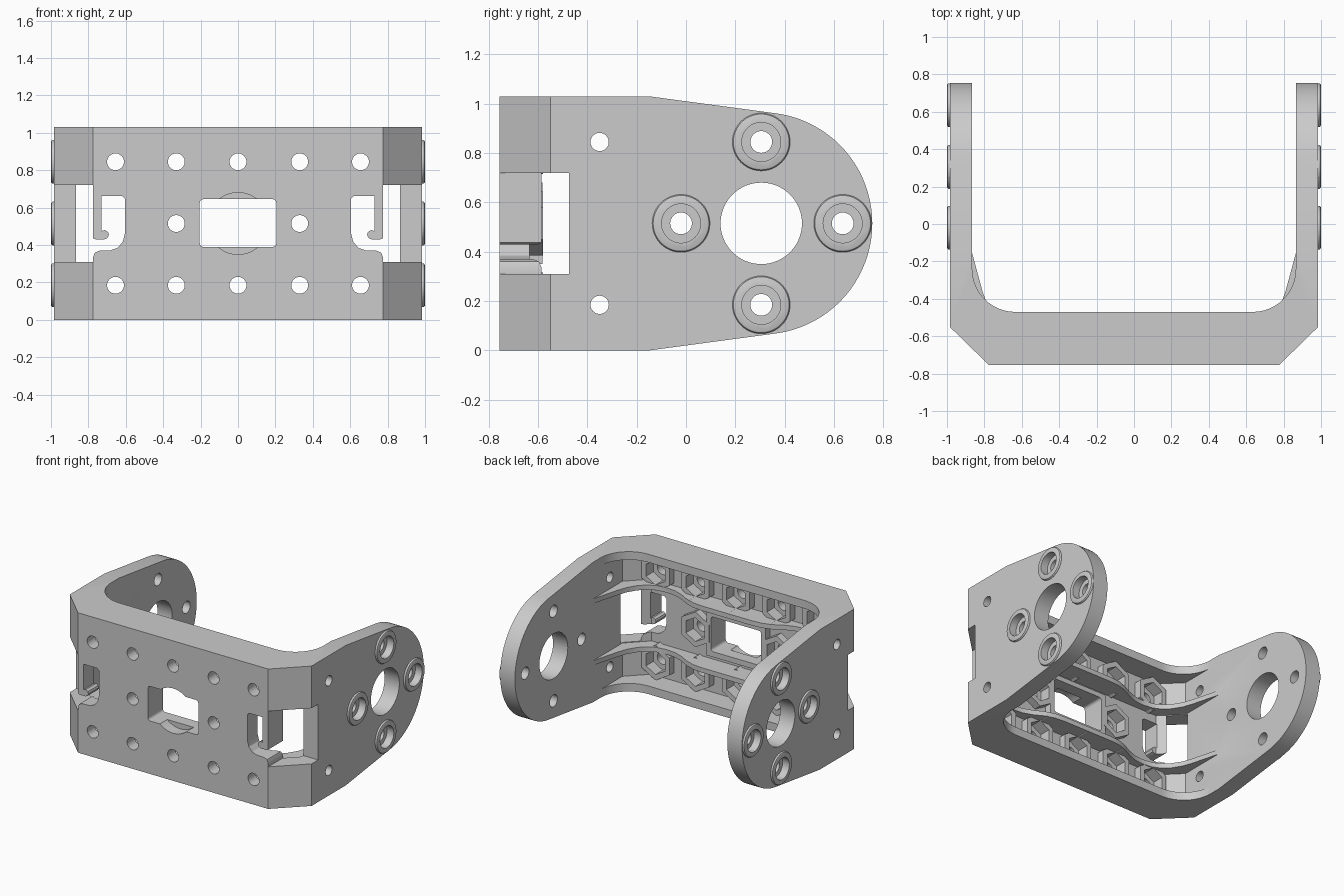
import bpy, bmesh
from math import cos, sin, pi, radians

if "Cube" in bpy.data.objects:
    bpy.data.objects.remove(bpy.data.objects["Cube"])

MID = 0.515


def place(axis, u, v, d):
    return {'x': (d, u, v), 'y': (u, d, v), 'z': (u, v, d)}[axis]


def loft(bm, rings):
    """Closed solid through a list of matching rings of points."""
    vs = [[bm.verts.new(p) for p in ring] for ring in rings]
    n = len(vs[0])
    for a, b in zip(vs, vs[1:]):
        for i in range(n):
            j = (i + 1) % n
            bm.faces.new((a[i], a[j], b[j], b[i]))
    bm.faces.new(vs[0][::-1])
    bm.faces.new(vs[-1])


def prism(axis, pts, a, b):
    return lambda bm: loft(bm, [[place(axis, u, v, d) for u, v in pts] for d in (a, b)])


def lathe(axis, c, rings, n=48, turn=0.0):
    """Rings are (radius, position along axis)."""
    return lambda bm: loft(bm, [[place(axis, c[0] + r * cos(2 * pi * i / n + turn),
                                       c[1] + r * sin(2 * pi * i / n + turn), d)
                                 for i in range(n)] for r, d in rings])


def box(x0, x1, y0, y1, z0, z1):
    return prism('z', [(x0, y0), (x1, y0), (x1, y1), (x0, y1)], z0, z1)


def make(name, solids):
    bm = bmesh.new()
    for s in solids:
        s(bm)
    bmesh.ops.recalc_face_normals(bm, faces=bm.faces)
    me = bpy.data.meshes.new(name)
    bm.to_mesh(me)
    bm.free()
    ob = bpy.data.objects.new(name, me)
    bpy.context.collection.objects.link(ob)
    return ob


def combine(name, solids, op):
    tool = make(name, solids)
    tool.hide_render = True
    mod = body.modifiers.new(name, 'BOOLEAN')
    mod.operation, mod.object, mod.solver = op, tool, 'EXACT'
    bpy.context.view_layer.objects.active = body
    bpy.ops.object.modifier_apply(modifier=mod.name)
    bpy.data.objects.remove(tool, do_unlink=True)


def mirrored(half):
    return half + [(-u, v) for u, v in reversed(half)]


def arc(c, r, a0, a1, n):
    return [(c[0] + r * cos(radians(a0 + (a1 - a0) * i / n)),
             c[1] + r * sin(radians(a0 + (a1 - a0) * i / n))) for i in range(n + 1)]


# U-shaped shell with chamfered front corners
outer = mirrored([(0.985, 0.9), (0.985, -0.55), (0.775, -0.755)])
inner = mirrored([(0.865, 0.9), (0.865, -0.495), (0.725, -0.635)])
body = make("u_bracket", [prism('z', outer + inner[::-1], -0.02, 1.05)])

# Rims and wavy inner ribs, rooted inside the shell
root = mirrored([(0.9, -0.1), (0.93, -0.5), (0.75, -0.7)])
rim = mirrored([(0.87, -0.2)] + arc((0.635, -0.24), 0.23, 0, -90, 14))
rib = mirrored([(0.875, -0.12), (0.81, -0.36), (0.785, -0.43), (0.745, -0.495),
                (0.70, -0.54), (0.64, -0.57), (0.56, -0.58), (0.49, -0.573),
                (0.42, -0.548), (0.35, -0.51), (0.28, -0.487), (0.20, -0.48)])
adds = [prism('z', rim + root[::-1], a, b) for a, b in ((-0.04, 0.06), (0.97, 1.07))]
adds += [prism('z', rib + root[::-1], a, b) for a, b in ((0.27, 0.305), (0.725, 0.76))]

# Raised bosses on the outside of both arms
boss_spots = [(0.305, 0.845), (0.305, 0.185), (-0.02, MID), (0.635, MID)]
for s in (1, -1):
    adds += [lathe('x', c, [(0.117, s * 0.95), (0.117, s * 0.99), (0.113, s * 0.997),
                            (0.106, s * 1.0)]) for c in boss_spots]
combine("ribs_and_bosses", adds, 'UNION')

# Nut holders and window frame on the inside of the front wall
bolts = [(x, z) for z in (0.185, 0.845) for x in (-0.655, -0.33, 0, 0.33, 0.655)]
bolts += [(-0.33, MID), (0.33, MID)]
combine("nut_holders", [lathe('y', c, [(0.13, -0.69), (0.13, -0.58)], 6, pi / 6)
                        for c in bolts], 'UNION')
combine("window_frame", [box(-0.24, 0.24, -0.69, -0.581, 0.35, 0.68)], 'UNION')

# Corner openings
combine("corner_openings", [box(*sorted((s * 0.775, s * 1.2)), -1, -0.475, 0.31, 0.72)
                            for s in (1, -1)], 'DIFFERENCE')

# Hook-shaped cable slots beside the corner openings
slot = [(0.62, 0.663), (0.73, 0.663), (0.73, 0.475), (0.712, 0.48), (0.695, 0.47),
        (0.69, 0.455), (0.697, 0.438), (0.715, 0.43), (0.76, 0.43), (0.77, 0.434),
        (0.80, 0.45), (0.80, 0.32), (0.775, 0.335), (0.765, 0.36), (0.74, 0.37),
        (0.68, 0.372), (0.645, 0.385), (0.617, 0.415), (0.605, 0.46), (0.605, 0.648)]
combine("hook_slots", [prism('y', [(s * u, v) for u, v in slot], -0.8, -0.5)
                       for s in (1, -1)], 'DIFFERENCE')

# Bolt holes, centre window, arm holes
window = []
for cx, cz, a in ((0.185, 0.625, 0), (-0.185, 0.625, 90),
                  (-0.185, 0.41, 180), (0.185, 0.41, 270)):
    window += arc((cx, cz), 0.02, a, a + 90, 4)
cuts = [lathe('y', c, [(0.045, -0.9), (0.045, -0.5)], 32) for c in bolts]
cuts.append(prism('y', window, -0.9, -0.4))
for s in (1, -1):
    cuts.append(lathe('x', (0.305, MID), [(0.165, s * 0.8), (0.165, s * 1.1)], 64))
    cuts += [lathe('x', (-0.35, z), [(0.037, s * 0.8), (0.037, s * 1.1)], 32)
             for z in (0.185, 0.845)]
    # stepped screw holes through the bosses
    cuts += [lathe('x', c, [(0.044, s * 0.8), (0.044, s * 0.945),
                            (0.079, s * 0.945), (0.079, s * 1.1)]) for c in boss_spots]
combine("holes", cuts, 'DIFFERENCE')

# Hexagonal nut pockets and round recess around the window
pockets = [lathe('y', c, [(0.088, -0.665), (0.088, -0.5)], 6, pi / 6) for c in bolts]
pockets.append(lathe('y', (0, MID), [(0.165, -0.8), (0.165, -0.67)], 64))
combine("pockets", pockets, 'DIFFERENCE')

# Trim to the side outline: tapered arms with round ends
side = [(-0.9, 0), (-0.15, 0)] + arc((0.305, MID), 0.45, -82, 82, 40) + [(-0.15, 1.03), (-0.9, 1.03)]
combine("side_outline", [prism('x', side, -1.2, 1.2)], 'INTERSECT')

bpy.ops.object.select_all(action='DESELECT')
body.select_set(True)
bpy.context.view_layer.objects.active = body
bpy.ops.object.shade_smooth_by_angle(angle=radians(25))
